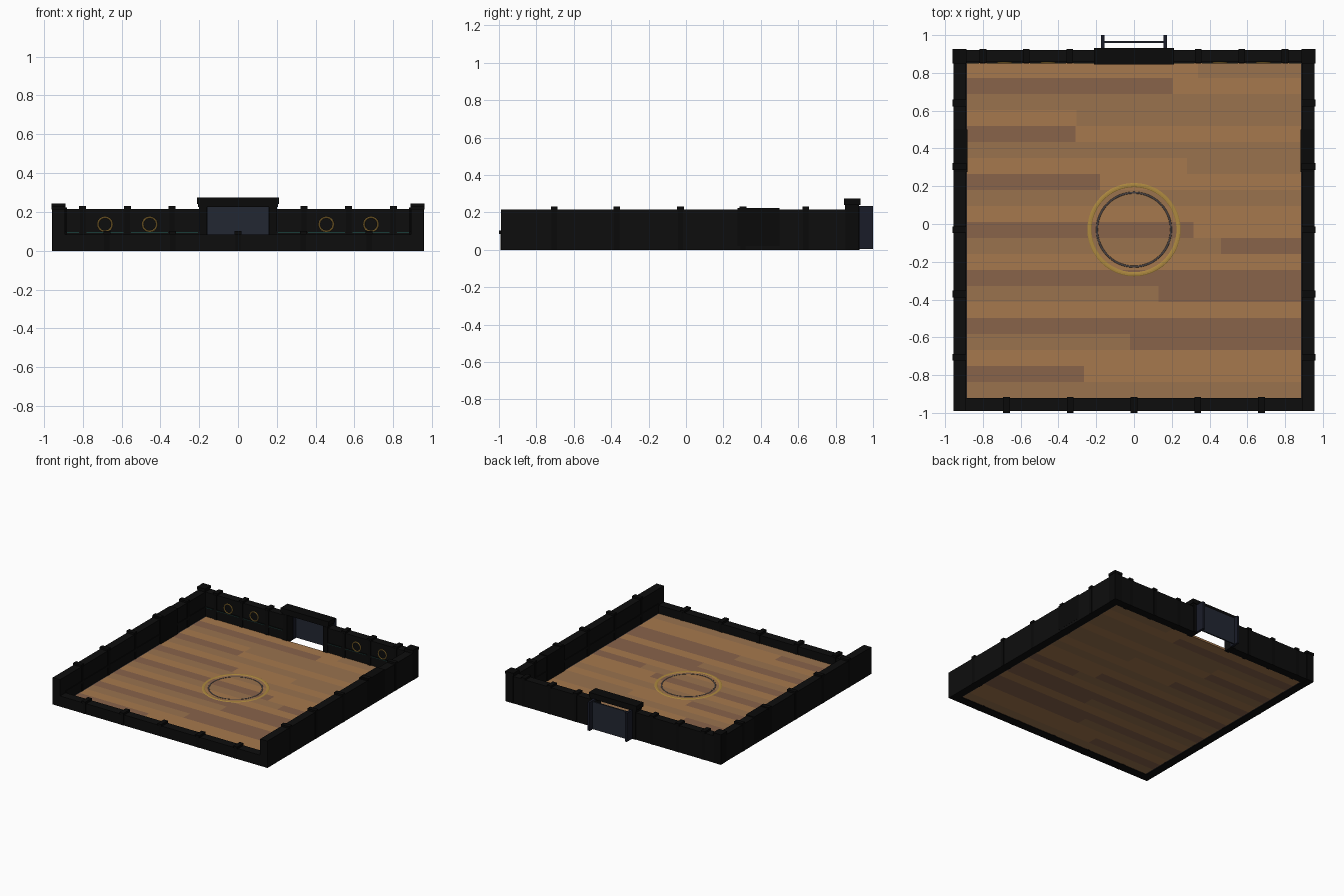
import bpy, math

if "Cube" in bpy.data.objects:
    bpy.data.objects.remove(bpy.data.objects["Cube"])

def mat(name, r, g, b):
    m = bpy.data.materials.new(name)
    m.diffuse_color = (r, g, b, 1)
    m.use_nodes = True
    m.node_tree.nodes["Principled BSDF"].inputs["Base Color"].default_value = m.diffuse_color
    return m

BLACK = mat("black_wall", .004, .004, .004)
TRIM = mat("black_trim", .003, .003, .003)
DOOR = mat("blue_grey", .016, .02, .032)
JAMB = mat("dark_blue", .01, .012, .022)
GOLD = mat("gold", .42, .25, .05)
TEAL = mat("teal", .01, .045, .04)
GREY = mat("dark_grey", .06, .05, .05)
WOOD = {"A": mat("wood_light", .38, .19, .075),
        "B": mat("wood_mid", .32, .17, .076),
        "C": mat("wood_dark", .25, .125, .068)}

def box(name, x0, x1, y0, y1, z0, z1, m):
    bpy.ops.mesh.primitive_cube_add(size=1, location=((x0+x1)/2, (y0+y1)/2, (z0+z1)/2))
    o = bpy.context.object
    o.name = name
    o.scale = (x1-x0, y1-y0, z1-z0)
    bpy.ops.object.transform_apply(location=False, rotation=False, scale=True)
    o.data.materials.append(m)
    return o

def sided(name, x0, x1, *rest):
    """The same box on the right and on the left."""
    box(name + "_right", x0, x1, *rest)
    box(name + "_left", -x1, -x0, *rest)

def ring(name, loc, R, r, m, rot=(0, 0, 0), flat=1):
    bpy.ops.mesh.primitive_torus_add(major_radius=R, minor_radius=r, major_segments=48,
                                     minor_segments=8, location=loc, rotation=rot)
    o = bpy.context.object
    o.name = name
    o.scale.z = flat
    bpy.ops.object.shade_smooth_by_angle()
    o.data.materials.append(m)

XO, XI = .955, .89              # outer and inner faces of the side walls
YF, YFI, YBI, YB = -.99, -.92, .857, .922
H, HF = .216, .085              # tall walls and low front wall

# floor planks: left colour, joint, right colour per row, from the back
rows = [("A", .34, "B"), ("C", .205, "A"), "B", ("A", -.305, "B"), ("C", -.31, "A"), "B",
        ("A", .28, "B"), ("C", -.18, "A"), "B", "A", ("C", .315, "A"), ("B", .46, "C"),
        "A", "C", ("B", .13, "C"), "A", "C", ("B", -.02, "C"), "A", ("C", -.265, "A"), "B"]
step = (YBI - YFI) / len(rows)
FX = .883
for i, row in enumerate(rows):
    y1 = YBI - i*step
    spans = [(-FX, FX, row)] if len(row) == 1 else [(-FX, row[1], row[0]), (row[1], FX, row[2])]
    for a, b, c in spans:
        box("floor_plank", a, b, y1-step, y1, .004, .02, WOOD[c])
sided("floor_edge", FX, XI, YFI, YBI, .004, .02, GREY)

# rings inlaid in the floor
ring("floor_ring_outer", (0, -.03, .02), .236, .011, GOLD, flat=.25)
ring("floor_ring_inner", (0, -.03, .02), .196, .005, GREY, flat=.4)

# walls
sided("side_wall", XI, XO, YF, YB, 0, H, BLACK)
box("front_wall", -XI, XI, YF, YFI, 0, HF, BLACK)
sided("back_wall", .16, XI, YBI, YB, 0, H, BLACK)

# side posts with caps
for y in (.64, .305, -.03, -.37, -.705):
    sided("side_post", XI-.004, XO+.002, y-.014, y+.014, .0, H, TRIM)
    sided("side_post_cap", XI-.002, XO+.005, y-.018, y+.018, H-.004, .231, TRIM)

# low front posts with caps
for x in (-.675, -.337, 0, .337, .675):
    box("front_post", x-.014, x+.014, YF-.002, YFI+.004, 0, HF, TRIM)
    box("front_post_cap", x-.018, x+.018, YF-.01, YFI+.003, HF, .102, TRIM)

# back posts with caps, rails and wall rings
for x in (.34, .57, .80):
    sided("back_post", x-.014, x+.014, YBI-.006, YB+.002, 0, H, TRIM)
    sided("back_post_cap", x-.018, x+.018, YBI-.004, YB+.004, H-.004, .231, TRIM)
sided("back_rail", .2, XI, YBI-.005, YBI, .08, .1, BLACK)
for a, b in ((.205, .32), (.36, .55), (.59, .78), (.82, .885)):
    sided("back_teal_strip", a, b, YBI-.007, YBI-.004, .092, .096, TEAL)
for x in (-.685, -.455, .455, .685):
    ring("wall_ring", (x, YBI-.002, .136), .036, .004, GOLD, (math.pi/2, 0, 0))

# rails on the other inner walls
sided("side_rail", XI-.004, XI, YFI, YBI, .08, .1, BLACK)

# panel on each side wall
sided("side_panel", XI-.008, XO+.001, .275, .5, .02, .223, TRIM)

# back corner posts
sided("corner_post", XI, XO+.002, YBI-.005, YB+.002, 0, .228, TRIM)
sided("corner_cap", XI-.002, XO+.005, YBI-.008, YB+.004, .222, .243, TRIM)

# doorway frame
sided("doorway_jamb", .16, .2, YBI-.008, YB+.005, 0, .226, TRIM)
box("doorway_header", -.205, .205, YBI-.006, YB+.004, .226, .245, TRIM)
box("doorway_header_cap", -.212, .212, YBI-.012, YB+.01, .24, .275, TRIM)

# door set behind the opening
box("door_panel", -.16, .16, .957, .968, .008, .228, DOOR)
sided("door_side", .156, .174, .925, 1.0, .004, .234, JAMB)
